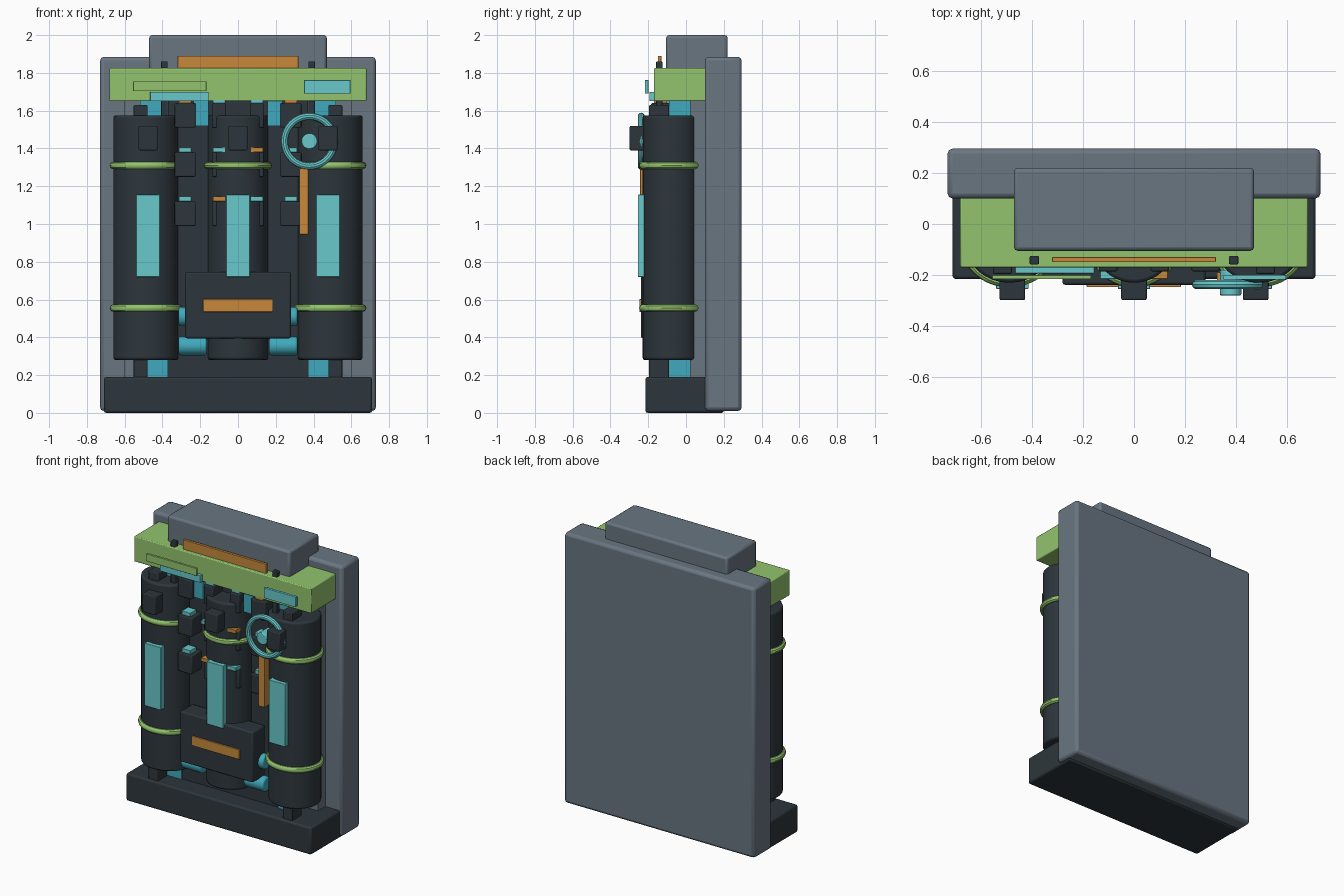
import bpy
import math

cube = bpy.data.objects.get("Cube")
if cube:
    bpy.data.objects.remove(cube, do_unlink=True)


def material(name, r, g, b):
    m = bpy.data.materials.new(name)
    m.use_nodes = True
    m.diffuse_color = (r, g, b, 1)
    m.node_tree.nodes["Principled BSDF"].inputs["Base Color"].default_value = (r, g, b, 1)
    return m


SLATE = material("slate grey", 0.14, 0.18, 0.22)
DARK = material("charcoal", 0.026, 0.037, 0.045)
GREEN = material("leaf green", 0.29, 0.55, 0.155)
AQUA = material("pale aqua", 0.138, 0.58, 0.6)
TEAL = material("deep aqua", 0.051, 0.4, 0.51)
ORANGE = material("orange", 0.57, 0.25, 0.045)


def finish(name, mat, bevel=0):
    ob = bpy.context.object
    ob.name = name
    ob.data.materials.append(mat)
    bpy.ops.object.transform_apply(location=False, rotation=True, scale=True)
    if bevel:
        mod = ob.modifiers.new("Bevel", "BEVEL")
        mod.width = bevel
        mod.segments = 2
        mod.limit_method = "ANGLE"
    bpy.ops.object.shade_smooth_by_angle(angle=math.radians(35))
    return ob


def box(name, mat, x, y, z, bevel=0.006):
    """Box from (min, max) pairs."""
    spans = (x, y, z)
    bpy.ops.mesh.primitive_cube_add(size=1, location=[sum(s) / 2 for s in spans])
    bpy.context.object.scale = [s[1] - s[0] for s in spans]
    return finish(name, mat, bevel)


def around(c, half):
    return (c - half, c + half)


def cylinder(name, mat, loc, r, depth, rot=(0, 0, 0), ry=None, bevel=0):
    bpy.ops.mesh.primitive_cylinder_add(vertices=32, radius=1, depth=depth, location=loc)
    ob = bpy.context.object
    ob.scale = (r, ry or r, 1)
    ob.rotation_euler = rot
    return finish(name, mat, bevel)


def ring(name, mat, loc, r, minor, rot=(0, 0, 0), squash=1):
    bpy.ops.mesh.primitive_torus_add(major_radius=r, minor_radius=minor, location=loc,
                                     rotation=rot, major_segments=40, minor_segments=10)
    bpy.context.object.scale = (1, squash, 1)
    return finish(name, mat)


# Housing
box("back_slab", SLATE, (-0.73, 0.73), (0.1, 0.295), (0.01, 1.885), 0.02)
box("top_unit", SLATE, (-0.47, 0.47), (-0.105, 0.22), (1.78, 2.0), 0.015)
box("inner_panel", SLATE, (-0.6, 0.6), (0.02, 0.12), (0.15, 1.7), 0)
box("middle_panel", DARK, (-0.37, 0.37), (-0.08, 0.05), (0.15, 1.66), 0)
box("base", DARK, (-0.71, 0.71), (-0.215, 0.2), (0, 0.19), 0.012)
box("header", GREEN, (-0.68, 0.68), (-0.17, 0.11), (1.65, 1.825))

# Tanks with straps, label plates and gauge blocks
for side, x, r in (("right", -0.488, 0.172), ("middle", 0, 0.16), ("left", 0.488, 0.172)):
    cylinder(side + "_tank", DARK, (x, -0.075, 0.9275), r, 1.295, ry=0.155, bevel=0.012)
    for level, z in (("upper", 1.31), ("lower", 0.555)):
        if side != "middle" or level == "upper":
            ring(f"{side}_{level}_strap", GREEN, (x, -0.075, z), r, 0.02, squash=0.155 / r)
    px = x * 0.976
    box(side + "_label", AQUA, around(px, 0.063), (-0.255, -0.2), (0.72, 1.155), 0.003)
    box(side + "_gauge", DARK, around(px, 0.05), (-0.298, -0.2), (1.39, 1.52))

# Posts and pipes repeated on both sides
for side, s in (("right", -1), ("left", 1)):
    box(side + "_post", DARK, around(s * 0.515, 0.037), (-0.195, -0.09), (0.17, 1.63))
    box(side + "_lower_riser", TEAL, around(s * 0.425, 0.055), (-0.09, 0.02), (0.17, 0.4), 0)
    box(side + "_upper_riser", TEAL, around(s * 0.45, 0.07), (-0.09, 0.02), (1.5, 1.66), 0)
    box(side + "_inner_riser", TEAL, around(s * 0.195, 0.04), (-0.16, -0.05), (1.52, 1.66), 0)
    box(side + "_header_pin", DARK, around(s * 0.39, 0.018), (-0.158, -0.125), (1.5, 1.86), 0.004)
    for level, z in (("lower", 0.355), ("upper", 0.51)):
        cylinder(f"{side}_{level}_pipe", TEAL, (s * 0.24, -0.13, z), 0.05, 0.15,
                 rot=(0, math.pi / 2, 0), bevel=0.01)

# Grid of valve blocks with small coloured caps
for i, x in enumerate((-0.28, -0.1, 0.1, 0.28)):
    for j, z in enumerate((1.575, 1.315, 1.055)):
        half = 0.055 if i in (0, 3) else 0.036
        box(f"valve_{i}_{j}", DARK, around(x, half), (-0.185, -0.07), around(z, 0.065))
        cap = ORANGE if (i, j) in ((0, 0), (3, 0), (2, 1), (1, 2)) else AQUA
        front = -0.17 if j == 0 or i in (0, 3) else -0.215
        box(f"valve_cap_{i}_{j}", cap, around(x, 0.033), (front, -0.1), around(z + 0.078, 0.013), 0.002)

# Front control box
box("control_box", DARK, (-0.28, 0.28), (-0.238, -0.1), (0.395, 0.745), 0.01)
box("control_plate", ORANGE, (-0.185, 0.183), (-0.247, -0.237), (0.535, 0.602), 0.002)

# Hand wheel and lever
turn = (math.pi / 2, 0, 0)
ring("wheel_rim", AQUA, (0.378, -0.237, 1.438), 0.132, 0.019, rot=turn)
cylinder("wheel_hub", AQUA, (0.378, -0.23, 1.438), 0.042, 0.1, rot=turn, bevel=0.006)
box("lever", ORANGE, (0.325, 0.373), (-0.243, -0.19), (0.945, 1.295), 0.003)

# Header plates
box("header_aqua_plate", AQUA, (0.35, 0.595), (-0.218, -0.199), (1.69, 1.762), 0.002)
box("header_green_plate", GREEN, (-0.555, -0.168), (-0.216, -0.2), (1.703, 1.755), 0.002)
box("header_lower_plate", AQUA, (-0.465, -0.155), (-0.193, -0.168), (1.65, 1.7), 0.002)
box("top_bar", ORANGE, (-0.32, 0.32), (-0.149, -0.13), (1.81, 1.89), 0.002)
